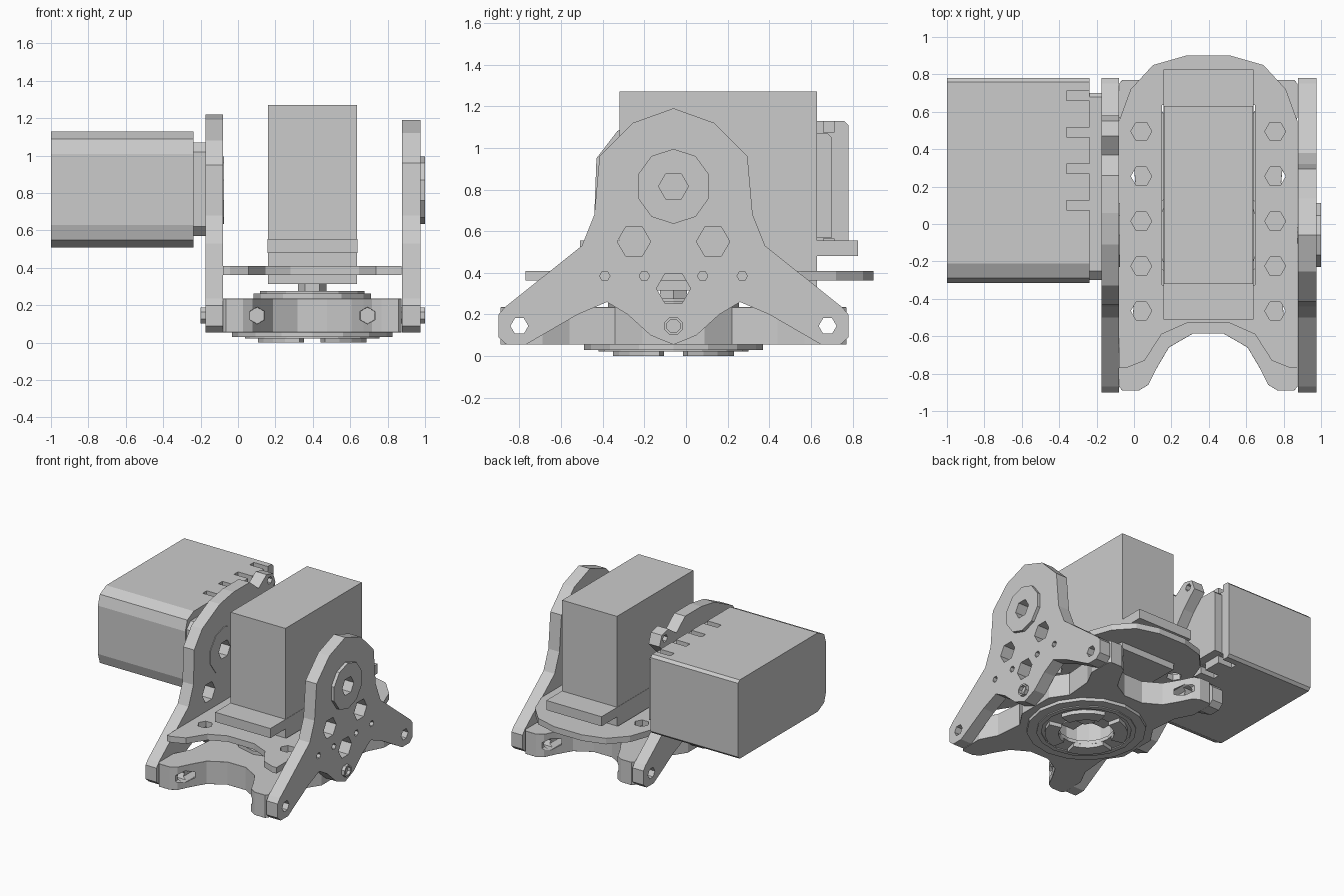
import bpy
from math import cos, sin, pi, radians
from mathutils import Matrix, Vector

cube = bpy.data.objects.get("Cube")
if cube:
    bpy.data.objects.remove(cube)

CX, CY = 0.397, -0.06          # centre of the bracket assembly

grey = bpy.data.materials.new("plain_grey")
grey.use_nodes = True
colour = (0.6, 0.6, 0.6, 1)
grey.diffuse_color = colour
grey.node_tree.nodes["Principled BSDF"].inputs["Base Color"].default_value = colour


def ngon(u, v, r, n=6, turn=0.0):
    return [(u + r * cos(turn + 2 * pi * i / n), v + r * sin(turn + 2 * pi * i / n)) for i in range(n)]


def rect(u0, u1, v0, v1):
    return [(u0, v0), (u1, v0), (u1, v1), (u0, v1)]


def mirror_u(half, centre):
    """Close a right-hand half outline by mirroring it about u = centre."""
    right = [(centre + u, v) for u, v in half]
    left = [(centre - u, v) for u, v in reversed(half) if u > 0]
    return right + left


def plate(name, outline, lo, hi, axis="z", holes=()):
    """Extrude a flat outline with holes from lo to hi along an axis."""
    curve = bpy.data.curves.new(name, "CURVE")
    curve.dimensions = "2D"
    curve.fill_mode = "BOTH"
    curve.extrude = (hi - lo) / 2
    for loop in [outline, *holes]:
        spline = curve.splines.new("POLY")
        spline.points.add(len(loop) - 1)
        for point, (u, v) in zip(spline.points, loop):
            point.co = (u, v, 0, 1)
        spline.use_cyclic_u = True
    temp = bpy.data.objects.new(name + "_outline", curve)
    bpy.context.collection.objects.link(temp)
    graph = bpy.context.evaluated_depsgraph_get()
    mesh = bpy.data.meshes.new_from_object(temp.evaluated_get(graph))
    bpy.data.objects.remove(temp)
    mesh.transform(Matrix.Translation((0, 0, (lo + hi) / 2)))
    if axis == "x":            # outline is (y, z)
        mesh.transform(Matrix(((0, 0, 1, 0), (1, 0, 0, 0), (0, 1, 0, 0), (0, 0, 0, 1))))
    elif axis == "y":          # outline is (z, x)
        mesh.transform(Matrix(((0, 1, 0, 0), (0, 0, 1, 0), (1, 0, 0, 0), (0, 0, 0, 1))))
    import bmesh
    bm = bmesh.new()
    bm.from_mesh(mesh)
    bmesh.ops.remove_doubles(bm, verts=bm.verts, dist=0.0001)
    bmesh.ops.dissolve_limit(bm, angle_limit=radians(1), verts=bm.verts, edges=bm.edges)
    bmesh.ops.recalc_face_normals(bm, faces=bm.faces)
    for face in bm.faces:
        face.smooth = False
    bm.to_mesh(mesh)
    bm.free()
    mesh.materials.clear()
    mesh.materials.append(grey)
    obj = bpy.data.objects.new(name, mesh)
    bpy.context.collection.objects.link(obj)
    return obj


def cut(obj, cutters):
    """Subtract the cutters, bake the result and remove them."""
    for c in cutters:
        c.hide_render = True
        mod = obj.modifiers.new("cut", "BOOLEAN")
        mod.operation = "DIFFERENCE"
        mod.solver = "EXACT"
        mod.object = c
    bpy.context.view_layer.update()
    graph = bpy.context.evaluated_depsgraph_get()
    mesh = bpy.data.meshes.new_from_object(obj.evaluated_get(graph))
    obj.modifiers.clear()
    obj.data = mesh
    for c in cutters:
        bpy.data.objects.remove(c)


# Side plates: a domed top, two splayed legs and a central lobe
crown = [(0, 1.19), (0.195, 1.12), (0.355, 0.96)]
leg = [(0.38, 0.68), (0.44, 0.53), (0.81, 0.235), (0.84, 0.2), (0.84, 0.09), (0.8, 0.055),
       (0.71, 0.055), (0.46, 0.2), (0.32, 0.26), (0.22, 0.2), (0.11, 0.1), (0, 0.055)]
foot_holes = [ngon(CY + s * 0.74, 0.145, 0.043) for s in (-1, 1)]
side_holes = foot_holes + [ngon(CY, 0.325, 0.082)]
side_holes += [ngon(CY + s * 0.19, 0.55, 0.08) for s in (-1, 1)]
side_holes += [ngon(CY + s * d, 0.385, 0.025) for s in (-1, 1) for d in (0.14, 0.33)]
shaft_hole = ngon(CY, 0.815, 0.072)

plate("left_side_plate", mirror_u(crown + leg, CY), 0.878, 0.975, "x", side_holes + [shaft_hole])
plate("left_bearing_disc", ngon(CY, 0.815, 0.18, 10, pi / 10), 0.97, 1.0, "x", [shaft_hole])

# The right plate carries the motor and has a hooked ear at the top rear
ear = [(-0.37, 0.95), (-0.27, 1.08), (-0.05, 1.19), (0.12, 1.22), (0.32, 1.22), (0.43, 1.13),
       (0.53, 1.2), (0.61, 1.18), (0.64, 1.1), (0.52, 0.98), (0.42, 0.85)]
lower = [(CY + u, v) for u, v in leg] + [(CY - u, v) for u, v in reversed(leg) if u > 0]
plate("right_side_plate", [(CY + u, v) for u, v in ear] + lower, -0.175, -0.08, "x",
      side_holes + [shaft_hole, ngon(CY + 0.57, 1.14, 0.03)])
plate("right_bearing_disc", ngon(CY, 0.815, 0.18, 10, pi / 10), -0.085, -0.076, "x", [shaft_hole])

# Pivot bolts at the foot of each lobe
for side, lo, hi in (("left", 0.86, 1.0), ("right", -0.2, -0.06)):
    plate(side + "_pivot_bolt", ngon(CY, 0.145, 0.047, 8, pi / 8), lo, hi, "x",
          [ngon(CY, 0.145, 0.034, 8, pi / 8)])

# Side motor with chamfered front corners, top and bottom slots and a mounting neck
motor = plate("side_motor", [(-0.315, 0.63), (-0.29, 0.55), (-0.21, 0.51), (0.76, 0.51), (0.78, 0.53),
                             (0.78, 1.11), (0.76, 1.13), (-0.21, 1.13), (-0.29, 1.09), (-0.315, 1.01)],
              -1.0, -0.238, "x")
slots = [plate("slot_cutter", rect(-0.36, -0.2, y - 0.025, y + 0.025), z, z + 0.1)
         for y in (0.1, 0.295, 0.49, 0.685) for z in (1.075, 0.465)]
cut(motor, slots)
plate("motor_neck", [(-0.3, 0.62), (-0.25, 0.57), (0.7, 0.57), (0.7, 1.05), (0.68, 1.07), (-0.25, 1.07),
                     (-0.3, 1.02)], -0.26, -0.17, "x")

# Central servo: body, mounting flange and output hub
plate("servo_body", rect(0.16, 0.637, -0.32, 0.63), 0.315, 1.27)
plate("servo_flange", rect(0.158, 0.639, -0.51, 0.825), 0.48, 0.555)
plate("servo_hub", ngon(CX, CY, 0.075), 0.12, 0.33)

# Middle deck with a rounded back, forked front and two rows of holes
deck = mirror_u([(0.12, 0.9), (0.295, 0.85), (0.415, 0.72), (0.477, 0.55), (0.477, -0.77), (0.44, -0.77),
                 (0.34, -0.73), (0.25, -0.59), (0.115, -0.53)], CX)
deck_holes = [ngon(CX + s * 0.358, -0.465 + 0.24 * i, 0.056) for s in (-1, 1) for i in range(5)]
plate("middle_deck", deck, 0.363, 0.41, "z", deck_holes + [rect(0.15, 0.647, -0.325, 0.635)])

# Base frame: four arms around a central ring
quarter = [(0.08, 0.525), (0.21, 0.6), (0.275, 0.71), (0.32, 0.8), (0.37, 0.83), (0.46, 0.83),
           (0.477, 0.81), (0.477, 0.63), (0.41, 0.5), (0.39, 0.28), (0.477, 0.15)]
half = [(a, CY + b) for a, b in quarter] + [(a, CY - b) for a, b in reversed(quarter)]
base = plate("base_frame", mirror_u(half, CX), 0.055, 0.235, "z", [ngon(CX, CY, 0.22, 16)])
drills = [plate("foot_drill", hole, -0.3, 1.2, "x") for hole in foot_holes]
drills += [plate("arm_drill", ngon(0.145, CX + s * 0.295, 0.045), CY + e * 0.7 - 0.25, CY + e * 0.7 + 0.25, "y")
           for s in (-1, 1) for e in (-1, 1)]
cut(base, drills)
bevel = base.modifiers.new("soft_edges", "BEVEL")
bevel.width = 0.014
bevel.segments = 1
bevel.limit_method = "ANGLE"
bevel.angle_limit = radians(60)

# Turntable: stepped cap above, flange below
plate("turntable_cap", ngon(CX, CY, 0.315, 12), 0.23, 0.262)
plate("turntable_step", ngon(CX, CY, 0.28, 12), 0.26, 0.277)
plate("base_flange", ngon(CX, CY, 0.43, 16), 0.03, 0.058, "z", [ngon(CX, CY, 0.2, 16)])
plate("flange_lip", ngon(CX, CY, 0.36, 16), 0.022, 0.032, "z", [ngon(CX, CY, 0.325, 16)])

# Four curved pads under the flange
for i in range(4):
    angles = [radians(90 * i + 13 + 16 * k) for k in range(5)]
    arc = [(CX + 0.298 * cos(a), CY + 0.298 * sin(a)) for a in angles]
    arc += [(CX + 0.2 * cos(a), CY + 0.2 * sin(a)) for a in reversed(angles)]
    plate(f"base_pad_{i + 1}", arc, 0.0, 0.035)

# Cross-shaped horn seen through the base opening
for name, w, h in (("horn_arm_across", 0.21, 0.055), ("horn_arm_along", 0.055, 0.21)):
    plate(name, rect(CX - w, CX + w, CY - h, CY + h), 0.15, 0.2)
